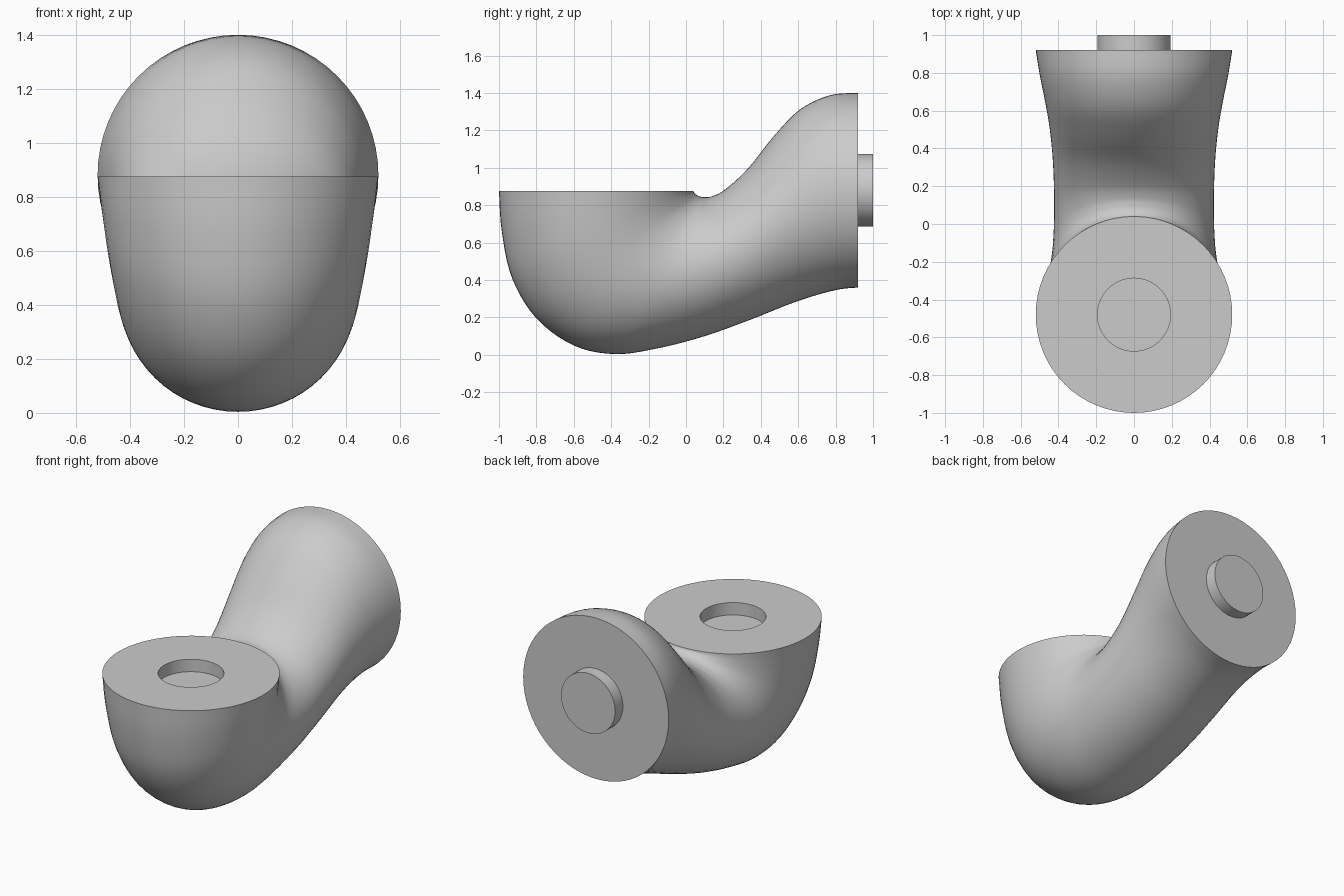
import bpy, bmesh, math
from mathutils import Vector

if "Cube" in bpy.data.objects:
    bpy.data.objects.remove(bpy.data.objects["Cube"])

SEG = 64
SUB = 5

# Elbow sections: outer (y, z), inner (y, z), half width
stations = [
    (-1.0, .875, .04, .875, .52),
    (-.985, .66, .045, .864, .506),
    (-.93, .41, .055, .856, .487),
    (-.80, .195, .065, .85, .466),
    (-.60, .05, .08, .845, .447),
    (-.38, .004, .10, .843, .432),
    (-.15, .035, .14, .848, .424),
    (.10, .10, .21, .885, .423),
    (.35, .19, .33, .995, .43),
    (.55, .27, .47, 1.17, .447),
    (.70, .32, .61, 1.312, .472),
    (.82, .35, .77, 1.388, .50),
    (.92, .36, .92, 1.40, .52),
]


def catmull(p0, p1, p2, p3, t):
    return tuple(.5 * (2*b + (c - a)*t + (2*a - 5*b + 4*c - d)*t*t
                       + (3*b - a - 3*c + d)*t**3)
                 for a, b, c, d in zip(p0, p1, p2, p3))


def smooth_sections(keys):
    out = []
    last = len(keys) - 1
    for k in range(last):
        p = [keys[max(0, min(last, k + j))] for j in (-1, 0, 1, 2)]
        out += [catmull(*p, s / SUB) for s in range(SUB)]
    return out + [keys[-1]]


def add_ring(bm, section):
    oy, oz, iy, iz, w = section
    outer, inner = Vector((0, oy, oz)), Vector((0, iy, iz))
    mid, half = (outer + inner) / 2, (inner - outer) / 2
    ring = []
    for i in range(SEG):
        a = 2 * math.pi * i / SEG
        ring.append(bm.verts.new(mid + half * math.cos(a) + Vector((w * math.sin(a), 0, 0))))
    return ring


# Socket recess in the upper face, elbow sweep, then round peg on the end face
r = .193
socket = [(-.48 - r, z, -.48 + r, z, r) for z in (.795, .875)]
peg = [(y, .88 - r, y, .88 + r, r) for y in (.92, 1.0)]
sections = socket + smooth_sections(stations) + peg

bm = bmesh.new()
rings = [add_ring(bm, s) for s in sections]
for a, b in zip(rings, rings[1:]):
    for i in range(SEG):
        j = (i + 1) % SEG
        bm.faces.new((a[i], a[j], b[j], b[i]))
bm.faces.new(rings[0])
bm.faces.new(rings[-1])
bmesh.ops.recalc_face_normals(bm, faces=bm.faces)

mesh = bpy.data.meshes.new("elbow_connector")
bm.to_mesh(mesh)
bm.free()
elbow = bpy.data.objects.new("elbow_connector", mesh)
bpy.context.collection.objects.link(elbow)
bpy.context.view_layer.objects.active = elbow
elbow.select_set(True)
bpy.ops.object.shade_smooth_by_angle(angle=math.radians(35))
